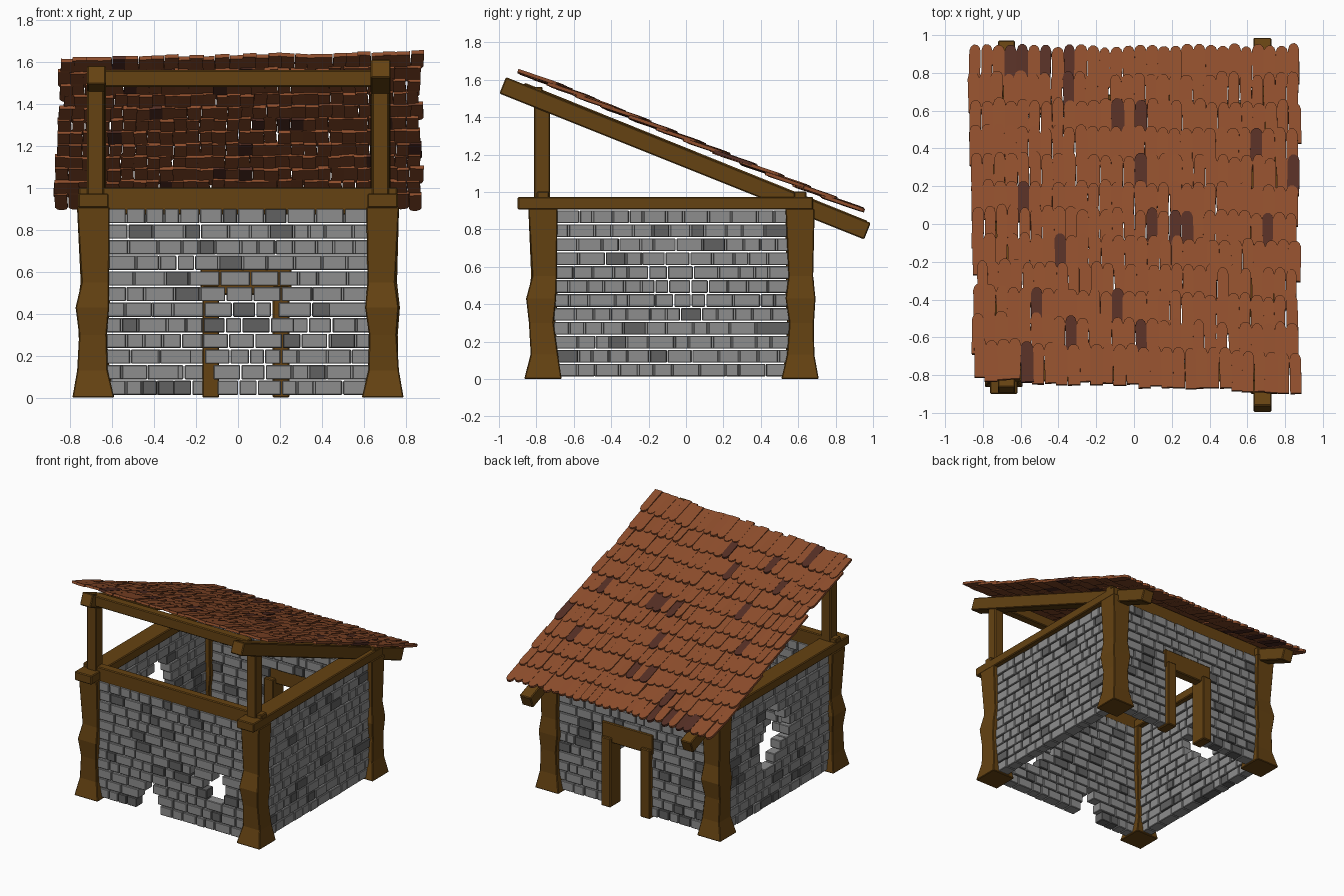
import bpy, bmesh, math, random
from mathutils import Vector, Matrix

if "Cube" in bpy.data.objects:
    bpy.data.objects.remove(bpy.data.objects["Cube"])

random.seed(7)
R = random.uniform


def material(name, col):
    m = bpy.data.materials.new(name)
    m.diffuse_color = (*col, 1)
    m.use_nodes = True
    m.node_tree.nodes["Principled BSDF"].inputs["Base Color"].default_value = m.diffuse_color
    return m


WOOD = material("wood", (0.13, 0.055, 0.006))
STONE = material("stone", (0.27, 0.27, 0.27))
DARK_STONE = material("dark_stone", (0.12, 0.12, 0.12))
TILE = material("tile", (0.27, 0.075, 0.025))
DARK_TILE = material("dark_tile", (0.09, 0.028, 0.018))


def finish(bm, name, mats, bevel=0):
    bmesh.ops.recalc_face_normals(bm, faces=bm.faces)
    me = bpy.data.meshes.new(name)
    bm.to_mesh(me)
    bm.free()
    for m in mats:
        me.materials.append(m)
    ob = bpy.data.objects.new(name, me)
    bpy.context.collection.objects.link(ob)
    if bevel:
        mod = ob.modifiers.new("bevel", 'BEVEL')
        mod.width = bevel
        mod.segments = 1
    return ob


def beam(name, p, q, w, h):
    """Square timber from p to q, w wide and h deep."""
    p, q = Vector(p), Vector(q)
    y = (q - p).normalized()
    ref = Vector((1, 0, 0)) if abs(y.x) < 0.9 else Vector((0, 1, 0))
    z = ref.cross(y).normalized()
    x = y.cross(z)
    rot = Matrix((x, y, z)).transposed().to_4x4()
    bm = bmesh.new()
    bmesh.ops.create_cube(bm, size=1, matrix=Matrix.Translation((p + q) / 2) @ rot
                          @ Matrix.Diagonal((w, (q - p).length, h, 1)))
    return finish(bm, name, [WOOD], 0.006)


# Walls: rows of loose bricks, each row split into segments around its gaps
ROWS, PITCH, BASE = 12, 0.0745, 0.01


def brick_wall(name, place, u0, u1, gaps):
    bm = bmesh.new()
    for r in range(ROWS):
        edges = [u0 - 0.02] + [g for ab in gaps.get(r, []) for g in ab] + [u1 + 0.02]
        for a, b in zip(edges[::2], edges[1::2]):
            u = a
            while u < b - 0.001:
                w = R(0.07, 0.15)
                if b - u - w < 0.06:
                    w = b - u
                c = place(u + w / 2, BASE + (r + 0.5) * PITCH)
                along = place(1, 0) - place(0, 0)
                d = R(0.078, 0.092)
                size = (w - 0.006, d, 0.068) if along.x else (d, w - 0.006, 0.068)
                mat = Matrix.Translation(c) @ Matrix.Diagonal((*size, 1))
                vs = bmesh.ops.create_cube(bm, size=1, matrix=mat)['verts']
                if random.random() < 0.11:
                    for f in {f for v in vs for f in v.link_faces}:
                        f.material_index = 1
                u += w
    return finish(bm, name, [STONE, DARK_STONE], 0.004)


FY, BY, SX = -0.765, 0.61, 0.69
brick_wall("front_wall", lambda u, z: Vector((u, FY, z)), -0.61, 0.61, {
    0: [(-0.30, -0.10)], 1: [(-0.28, -0.12)], 2: [(-0.22, -0.16)],
    3: [(0.30, 0.44)], 4: [(0.27, 0.45)], 5: [(0.16, 0.19), (0.35, 0.43)]})
brick_wall("back_wall", lambda u, z: Vector((u, BY, z)), -0.61, 0.61,
           {r: [(-0.13, 0.21)] for r in range(8)})
brick_wall("right_wall", lambda u, z: Vector((SX, u, z)), -0.69, 0.54, {})
brick_wall("left_wall", lambda u, z: Vector((-SX, u, z)), -0.69, 0.54, {
    4: [(-0.03, 0.12)], 5: [(-0.10, 0.14)], 6: [(-0.20, 0.15)],
    7: [(-0.22, 0.12)], 8: [(-0.15, 0.10)], 9: [(-0.08, 0.06)]})


# Corner posts: lofted square rings, flared at the foot
def corner_post(name, cx, cy):
    bm = bmesh.new()
    prev = None
    for z, half in [(0, .1), (.13, .073), (.3, .066), (.43, .08), (.55, .066), (.91, .078)]:
        ox, oy = (0, 0) if z in (0, .91) else (R(-.01, .01), R(-.01, .01))
        ring = [bm.verts.new((cx + ox + sx * half, cy + oy + sy * half, z))
                for sx, sy in ((-1, -1), (1, -1), (1, 1), (-1, 1))]
        if prev:
            for i in range(4):
                j = (i + 1) % 4
                bm.faces.new((prev[i], prev[j], ring[j], ring[i]))
        else:
            bm.faces.new(ring[::-1])
        prev = ring
    bm.faces.new(prev)
    finish(bm, name, [WOOD], 0.005)


for s, side in ((-1, "left"), (1, "right")):
    corner_post(f"front_{side}_post", s * SX, FY)
    corner_post(f"back_{side}_post", s * SX, BY)
    # Wall plate, upper post and sloping rafter on each side
    beam(f"{side}_wall_plate", (s * SX, -0.9, 0.94), (s * SX, 0.68, 0.94), 0.145, 0.068)
    beam(f"{side}_upper_post", (s * 0.68, -0.77, 0.95), (s * 0.68, -0.77, 1.47), 0.08, 0.085)
beam("right_rafter", (0.68, -0.98, 1.57), (0.68, 0.97, 0.79), 0.095, 0.095)
beam("left_rafter", (-0.675, -0.88, 1.54), (-0.675, 0.955, 0.80), 0.09, 0.095)
beam("front_wall_plate", (-0.76, FY, 0.938), (0.76, FY, 0.938), 0.066, 0.13)
beam("back_wall_plate", (-0.76, BY, 0.938), (0.76, BY, 0.938), 0.066, 0.13)
beam("ridge_beam", (-0.66, -0.8, 1.522), (0.66, -0.8, 1.522), 0.066, 0.08)

# Door frame in the back wall
for x, side in ((-0.13, "left"), (0.205, "right")):
    beam(f"door_{side}_jamb", (x, BY + 0.01, 0), (x, BY + 0.01, 0.53), 0.08, 0.13)
beam("door_lintel", (-0.18, BY + 0.015, 0.565), (0.255, BY + 0.015, 0.565), 0.075, 0.15)

# Roof: overlapping tiles with rounded lower ends, rows fanning slightly
N_ROWS, N_COLS, LENGTH, THICK = 12, 28, 0.225, 0.018
bm = bmesh.new()
for i in range(N_ROWS):
    t = i / (N_ROWS - 1)
    left = -0.875 + 0.035 * t + R(-0.015, 0.015)
    right = 0.865 + R(-0.01, 0.02)
    step = (right - left) / N_COLS
    for c in range(N_COLS):
        w = step * R(0.92, 1.12) / 2
        x = left + (c + 0.5) * step
        end = 0.945 - 0.141 * i - 0.07 * t * (x + 0.87) / 1.74 + R(-0.012, 0.012)
        z = 0.912 + 0.41 * (0.95 - end) + R(-0.004, 0.004)
        # outline: y runs downhill, 0 at the tip
        pts = [(-w, -LENGTH), (w, -LENGTH), (w, -0.035), (w * 0.75, -0.012),
               (w * 0.3, 0), (-w * 0.3, 0), (-w * 0.75, -0.012), (-w, -0.035)]
        m = (Matrix.Translation((x, end, z)) @ Matrix.Rotation(-math.atan(0.34), 4, 'X')
             @ Matrix.Rotation(R(-0.06, 0.03), 4, 'Y') @ Matrix.Rotation(R(-0.03, 0.03), 4, 'Z'))
        top = [bm.verts.new(m @ Vector((px, py, 0))) for px, py in pts]
        bot = [bm.verts.new(m @ Vector((px, py, -THICK))) for px, py in pts]
        faces = [bm.faces.new(top), bm.faces.new(bot[::-1])]
        for k in range(8):
            n = (k + 1) % 8
            faces.append(bm.faces.new((top[k], bot[k], bot[n], top[n])))
        if random.random() < 0.08:
            for f in faces:
                f.material_index = 1
finish(bm, "roof_tiles", [TILE, DARK_TILE])
